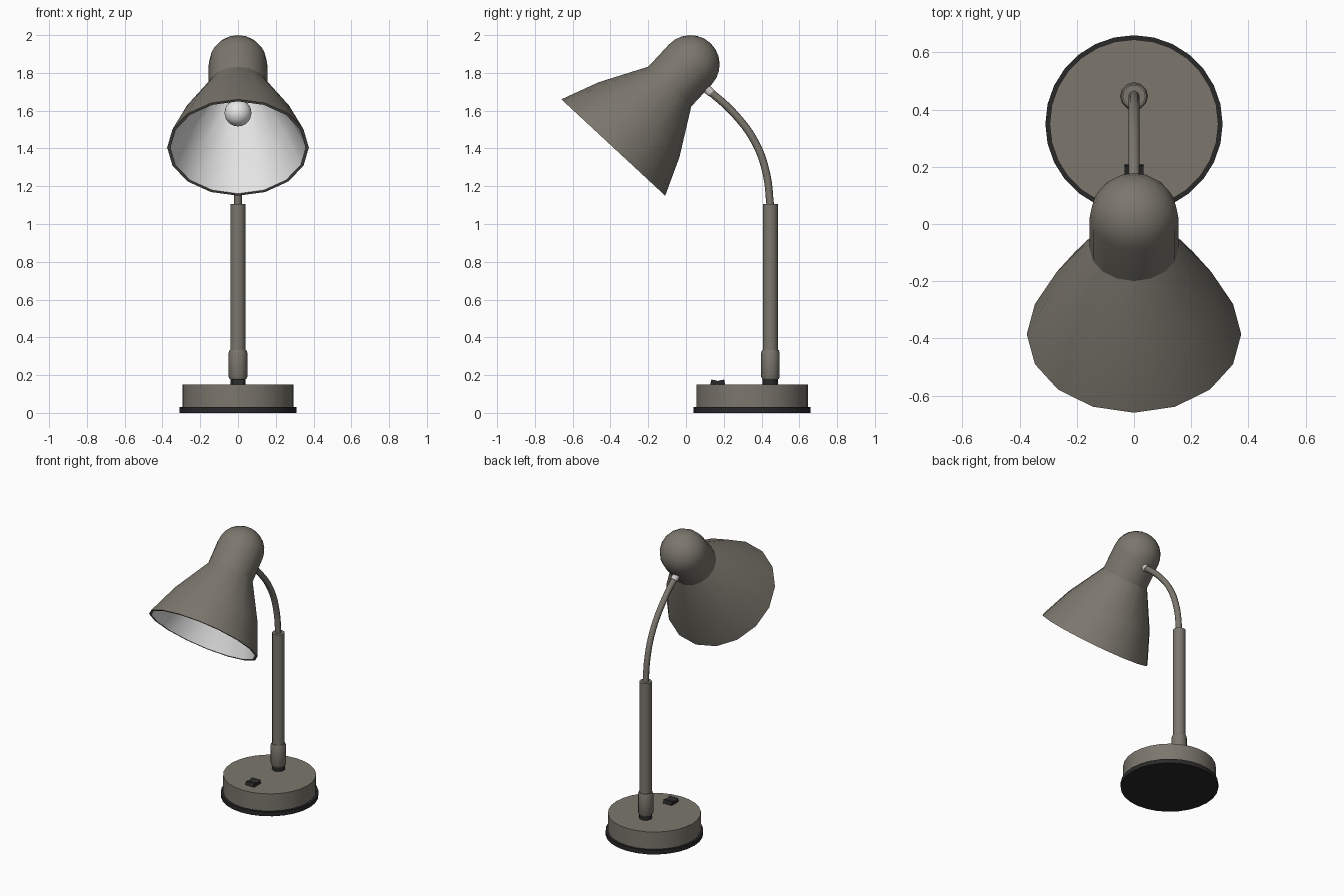
import bpy, bmesh, math
from mathutils import Vector

if "Cube" in bpy.data.objects:
    bpy.data.objects.remove(bpy.data.objects["Cube"])


def material(name, rgb):
    m = bpy.data.materials.new(name)
    m.diffuse_color = (*rgb, 1)
    m.use_nodes = True
    m.node_tree.nodes["Principled BSDF"].inputs["Base Color"].default_value = m.diffuse_color
    return m


BODY = material("warm grey enamel", (0.20, 0.185, 0.155))
BLACK = material("black rubber", (0.022, 0.022, 0.022))
WHITE = material("white lining", (0.80, 0.80, 0.80))
METAL = material("light metal", (0.60, 0.59, 0.57))


def smooth(ob, deg):
    bpy.ops.object.select_all(action='DESELECT')
    ob.select_set(True)
    bpy.context.view_layer.objects.active = ob
    bpy.ops.object.shade_smooth_by_angle(angle=math.radians(deg))


def lathe(name, profile, sides, mats, loc=(0, 0, 0), tilt=0, deg=40, rule=None):
    """Revolve (radius, height) points about local z; rule(segment) -> material slot."""
    bm = bmesh.new()
    rings = []
    for r, z in profile:
        rings.append([bm.verts.new((r * math.cos(2 * math.pi * i / sides),
                                    r * math.sin(2 * math.pi * i / sides), z))
                      for i in range(sides)])
    for k in range(len(rings) - 1):
        a, b = rings[k], rings[k + 1]
        for i in range(sides):
            j = (i + 1) % sides
            f = bm.faces.new((a[i], a[j], b[j], b[i]))
            f.material_index = rule(k) if rule else 0
    bmesh.ops.remove_doubles(bm, verts=bm.verts, dist=1e-5)
    bmesh.ops.recalc_face_normals(bm, faces=bm.faces)
    me = bpy.data.meshes.new(name)
    bm.to_mesh(me)
    bm.free()
    ob = bpy.data.objects.new(name, me)
    bpy.context.collection.objects.link(ob)
    for m in mats:
        me.materials.append(m)
    ob.location = loc
    ob.rotation_euler.x = tilt
    smooth(ob, deg)
    return ob


def cylinder(name, r, z0, z1, sides, mat, y):
    return lathe(name, [(0, z0), (r, z0), (r, z1), (0, z1)], sides, [mat], (0, y, 0))


# Base and stem
BASE_Y, STEM_Y = 0.35, 0.447
cylinder("base_foot", 0.31, 0.0, 0.03, 28, BLACK, BASE_Y)
cylinder("base", 0.295, 0.03, 0.15, 28, BODY, BASE_Y)
cylinder("stem_washer", 0.041, 0.15, 0.185, 12, BLACK, STEM_Y)
lathe("stem_collar", [(0, 0.18), (0.044, 0.18), (0.049, 0.19), (0.049, 0.32),
                      (0.044, 0.333), (0, 0.333)], 12, [BODY], (0, STEM_Y, 0))
cylinder("stem", 0.04, 0.33, 1.107, 12, BODY, STEM_Y)

# Rocker switch: two halves tilted into a shallow V
for side in (-1, 1):
    bpy.ops.mesh.primitive_cube_add(size=1, location=(0, 0.168 + side * 0.018, 0.16))
    ob = bpy.context.object
    ob.name = "switch_front" if side < 0 else "switch_back"
    ob.scale = (0.065, 0.038, 0.026)
    ob.rotation_euler.x = side * 0.22
    ob.data.materials.append(BLACK)

# Bent neck
curve = bpy.data.curves.new("neck", 'CURVE')
curve.dimensions = '3D'
curve.bevel_depth = 0.02
curve.bevel_resolution = 2
curve.resolution_u = 4
curve.use_fill_caps = True
path = [(0.447, 1.09), (0.425, 1.27), (0.365, 1.435), (0.25, 1.59), (0.105, 1.72)]
spline = curve.splines.new('BEZIER')
spline.bezier_points.add(len(path) - 1)
for p, (y, z) in zip(spline.bezier_points, path):
    p.co = (0, y, z)
    p.handle_left_type = p.handle_right_type = 'AUTO'
neck = bpy.data.objects.new("neck", curve)
bpy.context.collection.objects.link(neck)
bpy.ops.object.select_all(action='DESELECT')
neck.select_set(True)
bpy.context.view_layer.objects.active = neck
bpy.ops.object.convert(target='MESH')
neck = bpy.context.object
neck.data.materials.clear()
neck.data.materials.append(BODY)
smooth(neck, 50)

# Metal ferrule where the neck enters the shade
lathe("neck_ferrule", [(0, -0.022), (0.024, -0.022), (0.024, 0.022), (0, 0.022)],
      10, [METAL], (0, 0.118, 1.708), tilt=math.radians(48))

# Shade: cone, collar and dome outside; rim; white lining inside
TILT = -0.748
RIM = (0, -0.385, 1.405)
WALL = 0.016


def shell(inset):
    pts = [(0.375 - inset, 0.0), (0.292 - inset, 0.2), (0.155 - inset, 0.44)]
    R = 0.155 - inset
    return pts + [(R * math.cos(a), 0.60 + R * math.sin(a))
                  for a in (math.pi / 2 * i / 6 for i in range(7))]


outer, inner = shell(0), shell(WALL)
n = len(outer)
lathe("shade", inner[::-1] + outer, 16, [BODY, WHITE], RIM, TILT, 27,
      rule=lambda k: 1 if k < n - 1 else 0)

# Bulb and its holder
ball = [(0.072 * math.sin(a), 0.25 - 0.072 * math.cos(a))
        for a in (math.pi * i / 10 for i in range(9))]
lathe("bulb", ball + [(0.036, 0.36), (0.036, 0.46), (0, 0.46)], 16, [WHITE], RIM, TILT)
lathe("bulb_holder", [(0, 0.44), (0.06, 0.44), (0.06, 0.70), (0, 0.70)], 16,
      [WHITE], RIM, TILT)
